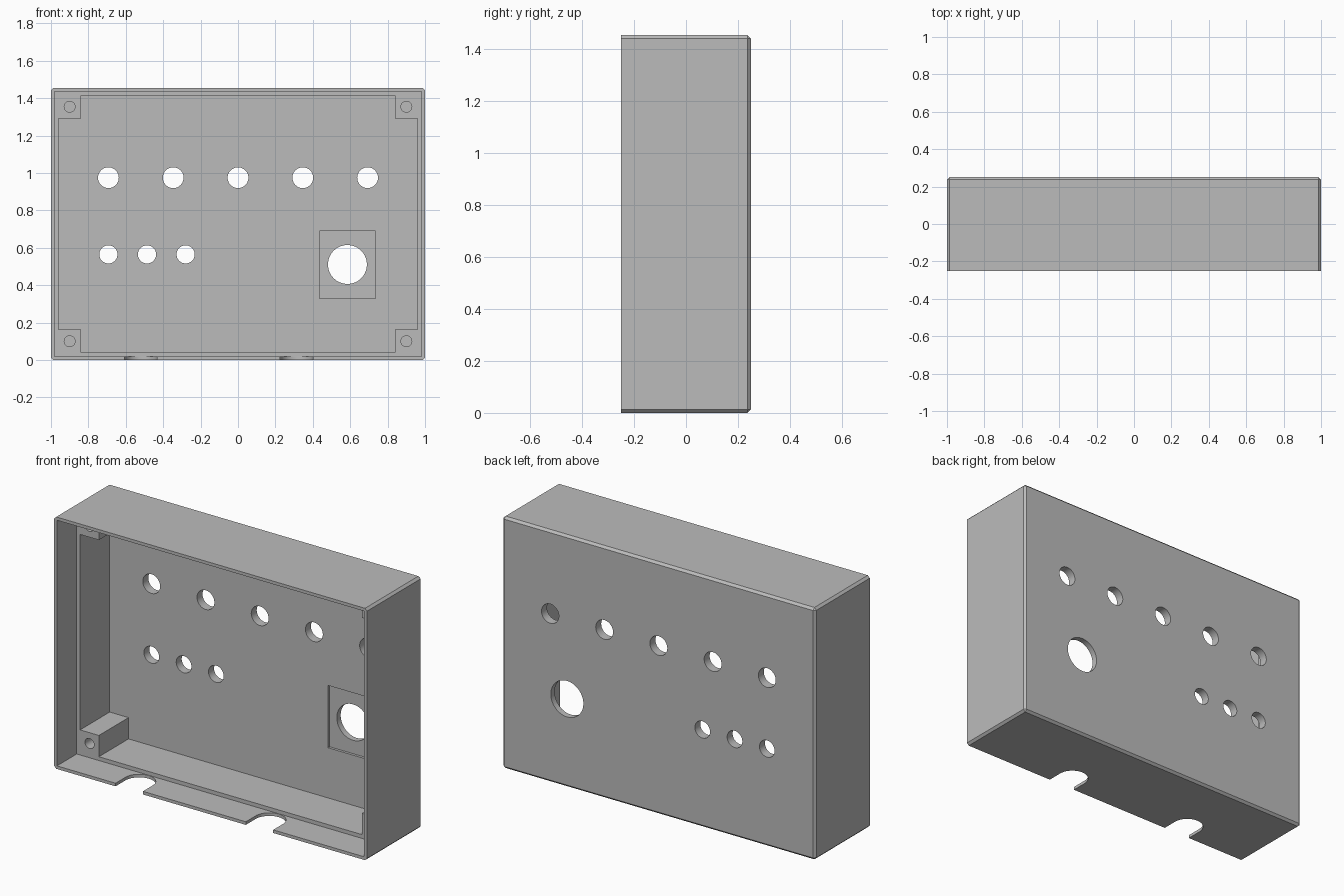
import bpy, bmesh, math

old = bpy.data.objects.get("Cube")
if old:
    bpy.data.objects.remove(old, do_unlink=True)

FRONT, BACK = -0.25, 0.25
HEIGHT = 1.455
MID = HEIGHT / 2
STEP = -0.07        # where the thin lip meets the thick wall
FLOOR = 0.20        # inner face of the back panel

grey = bpy.data.materials.new("plain grey")
grey.use_nodes = True
colour = (0.5, 0.5, 0.5, 1)
grey.diffuse_color = colour
grey.node_tree.nodes["Principled BSDF"].inputs["Base Color"].default_value = colour


def make_object(name, bm):
    bmesh.ops.recalc_face_normals(bm, faces=bm.faces[:])
    mesh = bpy.data.meshes.new(name)
    bm.to_mesh(mesh)
    bm.free()
    mesh.materials.append(grey)
    obj = bpy.data.objects.new(name, mesh)
    bpy.context.collection.objects.link(obj)
    return obj


def prism(name, outline, y0, y1):
    """Extrude an (x, z) outline from y0 to y1."""
    bm = bmesh.new()
    face = bm.faces.new([bm.verts.new((x, y0, z)) for x, z in outline])
    ext = bmesh.ops.extrude_face_region(bm, geom=[face])
    verts = [v for v in ext["geom"] if isinstance(v, bmesh.types.BMVert)]
    bmesh.ops.translate(bm, verts=verts, vec=(0, y1 - y0, 0))
    return make_object(name, bm)


def rect(x0, x1, z0, z1):
    return [(x0, z0), (x1, z0), (x1, z1), (x0, z1)]


def circle(x, z, r, n=48):
    return [(x + r * math.cos(math.tau * i / n), z + r * math.sin(math.tau * i / n))
            for i in range(n)]


def cut(body, cutter):
    mod = body.modifiers.new("cut", 'BOOLEAN')
    mod.operation = 'DIFFERENCE'
    mod.solver = 'EXACT'
    mod.object = cutter
    bpy.ops.object.select_all(action='DESELECT')
    bpy.context.view_layer.objects.active = body
    body.select_set(True)
    bpy.ops.object.modifier_apply(modifier=mod.name)
    bpy.data.objects.remove(cutter, do_unlink=True)


# Outer shell, chamfered everywhere except around the open front
shell = prism("enclosure_shell", rect(-1, 1, 0, HEIGHT), FRONT, BACK)
bm = bmesh.new()
bm.from_mesh(shell.data)
edges = [e for e in bm.edges if any(v.co.y > 0 for v in e.verts)]
bmesh.ops.bevel(bm, geom=edges, offset=0.013, segments=1, affect='EDGES')
bm.to_mesh(shell.data)
bm.free()

# Thin lip around the front opening
LIP = 0.018
cut(shell, prism("lip_cutter", rect(-1 + LIP, 1 - LIP, LIP, HEIGHT - LIP), FRONT - 0.1, STEP))

# Main cavity, leaving a square screw post in each corner
wx, wz = 0.96, MID - 0.04
px, pz = 0.84, MID - 0.163
quarter = [(wx, pz), (px, pz), (px, wz)]
cross = quarter + [(-x, z) for x, z in reversed(quarter)]
cross += [(-x, -z) for x, z in cross]
cut(shell, prism("cavity_cutter", [(x, z + MID) for x, z in cross], STEP - 0.05, FLOOR))

# Blind screw holes in the posts
for sx in (-1, 1):
    for sz in (-1, 1):
        cut(shell, prism("screw_cutter", circle(sx * 0.9, MID + sz * 0.627, 0.029, 32),
                         STEP - 0.05, STEP + 0.15))

# Shallow square recess and the large round hole
cut(shell, prism("recess_cutter", rect(0.435, 0.735, 0.33, 0.69), FLOOR - 0.05, FLOOR + 0.015))
cut(shell, prism("large_hole_cutter", circle(0.585, 0.511, 0.104, 64), FLOOR - 0.05, BACK + 0.1))

# Two rows of small holes through the back panel
holes = [(0.3465 * i, 0.975, 0.0555) for i in range(-2, 3)]
holes += [(-0.693 + 0.2065 * i, 0.565, 0.0485) for i in range(3)]
for x, z, r in holes:
    cut(shell, prism("hole_cutter", circle(x, z, r), FLOOR - 0.05, BACK + 0.1))

# Round-ended cable slots in the bottom lip
for cx in (-0.52, 0.3125):
    r, n = 0.0875, 24
    arc = [(cx + r * math.cos(math.pi * i / n), FRONT + 0.09 + r * math.sin(math.pi * i / n))
           for i in range(n + 1)]
    path = [(cx + r, FRONT - 0.1)] + arc + [(cx - r, FRONT - 0.1)]
    slot = bmesh.new()
    face = slot.faces.new([slot.verts.new((x, y, -0.1)) for x, y in path])
    ext = bmesh.ops.extrude_face_region(slot, geom=[face])
    verts = [v for v in ext["geom"] if isinstance(v, bmesh.types.BMVert)]
    bmesh.ops.translate(slot, verts=verts, vec=(0, 0, 0.15))
    cut(shell, make_object("slot_cutter", slot))

# Smooth hole walls, crisp edges
bpy.ops.object.select_all(action='DESELECT')
shell.select_set(True)
bpy.context.view_layer.objects.active = shell
bpy.ops.object.shade_smooth_by_angle(angle=math.radians(30))
